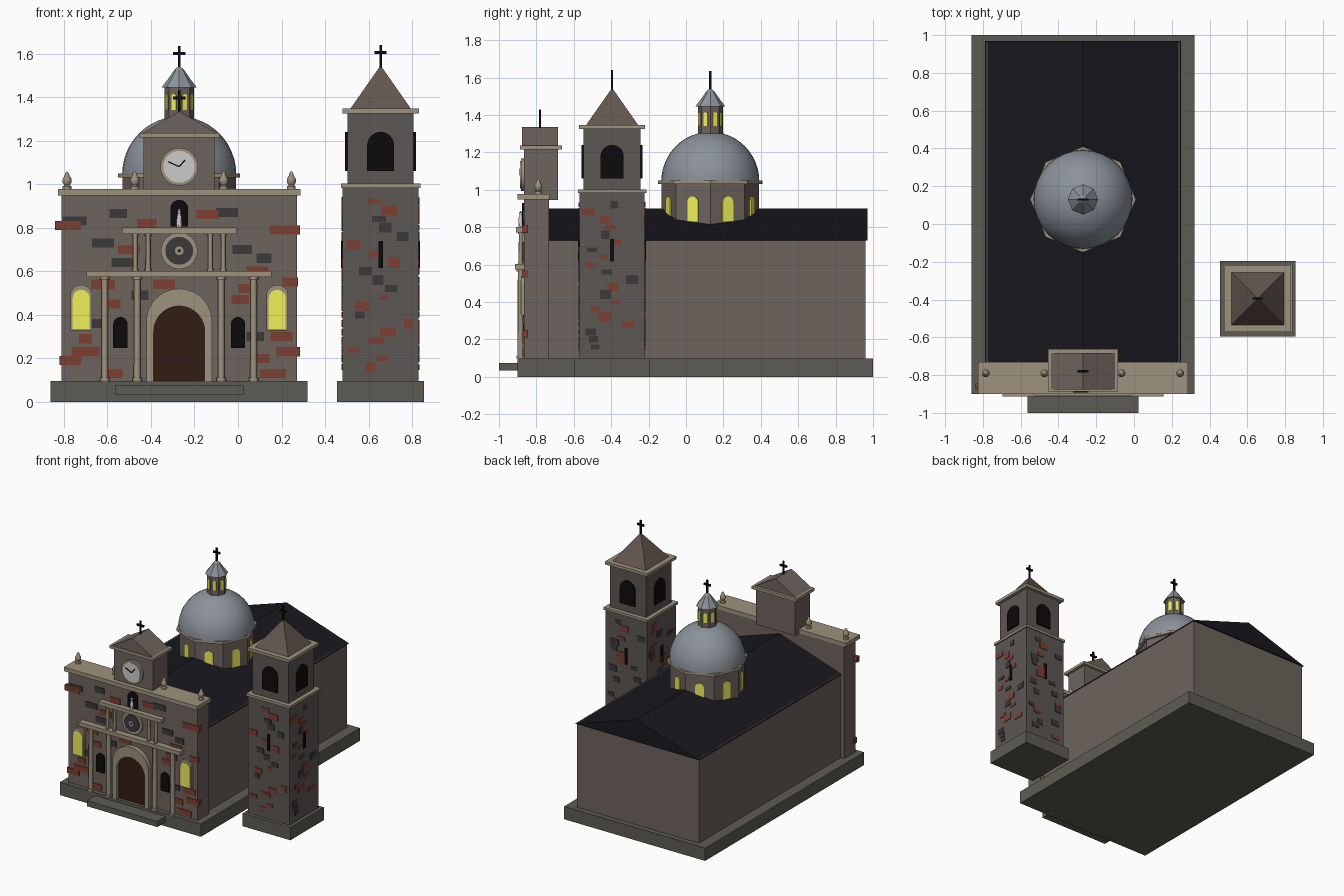
import bpy, bmesh, math, random
from mathutils import Matrix

if "Cube" in bpy.data.objects:
    bpy.data.objects.remove(bpy.data.objects["Cube"])

random.seed(7)
CX, DY = -0.27, 0.13          # church axis, dome centre
TX, TY = 0.655, -0.395        # tower centre


def mat(name, r, g, b):
    m = bpy.data.materials.new(name)
    m.diffuse_color = [min(1, 1.08 * c / 255) ** 2.2 for c in (r, g, b)] + [1]
    m.use_nodes = True
    m.node_tree.nodes["Principled BSDF"].inputs["Base Color"].default_value = m.diffuse_color
    return m


WALL, TOWER = mat("wall", 101, 92, 86), mat("tower_stone", 86, 81, 78)
BASE, TRIM = mat("base_stone", 86, 85, 78), mat("trim", 145, 134, 115)
ROOF, DOME = mat("dark_roof", 28, 27, 32), mat("dome_metal", 128, 134, 142)
TROOF, DOOR = mat("tower_roof", 92, 80, 74), mat("door_wood", 48, 32, 24)
BLACK, GLOW = mat("black", 18, 18, 20), mat("lit_glass", 222, 222, 85)
RED, DARK = mat("red_brick", 115, 60, 48), mat("dark_brick", 58, 55, 57)
WHITE = mat("clock_white", 195, 195, 195)


def finish(name, bm, m, M=None, smooth=False):
    bmesh.ops.remove_doubles(bm, verts=bm.verts, dist=1e-5)
    bmesh.ops.recalc_face_normals(bm, faces=bm.faces)
    me = bpy.data.meshes.new(name)
    bm.to_mesh(me)
    bm.free()
    if M is not None:
        me.transform(M)
    me.materials.append(m)
    o = bpy.data.objects.new(name, me)
    bpy.context.collection.objects.link(o)
    if smooth:
        bpy.context.view_layer.objects.active = o
        o.select_set(True)
        bpy.ops.object.shade_smooth_by_angle(angle=math.radians(35))
        o.select_set(False)
    return o


def boxes(name, items, m, M=None):
    """Each item: x0, x1, y0, y1, z0, z1 and optionally its own matrix."""
    bm = bmesh.new()
    for x0, x1, y0, y1, z0, z1, *extra in items:
        T = Matrix.Translation(((x0 + x1) / 2, (y0 + y1) / 2, (z0 + z1) / 2))
        T = T @ Matrix.Diagonal((x1 - x0, y1 - y0, z1 - z0, 1))
        bmesh.ops.create_cube(bm, size=1, matrix=extra[0] @ T if extra else T)
    return finish(name, bm, m, M)


def slab(name, cx, cy, hx, hy, z0, z1, m):
    return boxes(name, [(cx - hx, cx + hx, cy - hy, cy + hy, z0, z1)], m)


def prism(name, pts, y0, y1, m, M=None):
    bm = bmesh.new()
    a = [bm.verts.new((x, y0, z)) for x, z in pts]
    b = [bm.verts.new((x, y1, z)) for x, z in pts]
    bm.faces.new(a)
    bm.faces.new(b[::-1])
    for i in range(len(a)):
        j = (i + 1) % len(a)
        bm.faces.new((a[i], b[i], b[j], a[j]))
    return finish(name, bm, m, M)


def lathe(name, prof, x, y, m, n=12, rot=0, smooth=False, M=None):
    bm = bmesh.new()
    rings = [[bm.verts.new((r * math.cos(rot + math.tau * i / n), r * math.sin(rot + math.tau * i / n), z))
              for i in range(n)] for r, z in prof]
    for a, b in zip(rings, rings[1:]):
        for i in range(n):
            bm.faces.new((a[i], a[(i + 1) % n], b[(i + 1) % n], b[i]))
    for ring, (r, z) in ((rings[0], prof[0]), (rings[-1], prof[-1])):
        if r > 0:
            bm.faces.new(ring)
    return finish(name, bm, m, M or Matrix.Translation((x, y, 0)), smooth)


def arch(half, z0, top, x=0, n=12):
    c = top - half
    arc = [(x - half * math.cos(math.pi * i / n), c + half * math.sin(math.pi * i / n)) for i in range(n + 1)]
    return [(x - half, z0)] + arc + [(x + half, z0)]


def disc(name, x, z, r, y0, y1, m, n=32):
    M = Matrix.Translation((x, 0, z)) @ Matrix.Rotation(math.pi / 2, 4, 'X')
    return lathe(name, [(r, -y0), (r, -y1)], 0, 0, m, n, M=M)


def cross(name, x, y, z0, h=0.1):
    t = 0.006
    boxes(name, [(x - t, x + t, y - t, y + t, z0 - 0.02, z0 + h),
                 (x - 0.028, x + 0.028, y - t, y + t, z0 + h * 0.58, z0 + h * 0.72)], BLACK)


def facing(x, y, a):
    return Matrix.Translation((x, y, 0)) @ Matrix.Rotation(a, 4, 'Z')


# Plinth, step, nave and gabled roof
boxes("plinth", [(-0.86, 0.32, -0.9, 1.0, 0, 0.097)], BASE)
boxes("front_step", [(CX - 0.295, CX + 0.295, -1.0, -0.88, 0.033, 0.075)], BASE)
boxes("nave", [(CX - 0.51, CX + 0.51, -0.75, 0.96, 0.097, 0.735)], WALL)
prism("nave_roof", [(CX - 0.52, 0.73), (CX + 0.52, 0.73), (CX, 0.9)], -0.735, 0.97, ROOF)

# Facade wall, cornice and finials
boxes("facade", [(CX - 0.54, CX + 0.54, -0.867, -0.733, 0.097, 0.95)], WALL)
boxes("facade_cornice", [(CX - 0.557, CX + 0.557, -0.9, -0.73, 0.947, 0.977)], TRIM)
for i, d in enumerate((-0.515, -0.204, 0.204, 0.515)):
    lathe(f"finial_{i}", [(0.02, 0.975), (0.02, 0.99), (0.012, 0.995), (0.021, 1.008), (0.021, 1.022),
                          (0.011, 1.04), (0.008, 1.052), (0, 1.06)], CX + d, -0.79, TRIM, 12, smooth=True)

# Clock gable
slab("clock_block", CX, -0.775, 0.163, 0.091, 0.945, 1.22, WALL)
slab("clock_cornice", CX, -0.775, 0.185, 0.112, 1.215, 1.236, TRIM)
prism("clock_gable", [(CX - 0.17, 1.235), (CX + 0.17, 1.235), (CX, 1.335)], -0.877, -0.684, WALL)
disc("clock_rim", CX, 1.08, 0.087, -0.882, -0.86, TRIM)
disc("clock_face", CX, 1.08, 0.073, -0.887, -0.86, WHITE)
hands = []
for dx, dz, l in ((-11, 5, 0.056), (6, 7, 0.042)):
    R = Matrix.Translation((CX, 0, 1.08)) @ Matrix.Rotation(math.atan2(dx, dz), 4, 'Y')
    hands.append((-0.003, 0.003, -0.891, -0.885, 0, l, R))
boxes("clock_hands", hands, BLACK)
cross("clock_cross", CX, -0.78, 1.33)

# Portal: door, arch surround, niches and lit windows
prism("door", arch(0.12, 0.097, 0.443, CX), -0.875, -0.86, DOOR)
prism("door_arch", arch(0.151, 0.097, 0.52, CX, 20) + arch(0.117, 0.097, 0.44, CX, 20)[::-1], -0.9, -0.86, TRIM)
for s, side in ((-1, "left"), (1, "right")):
    prism(f"niche_{side}", arch(0.033, 0.248, 0.39, CX + s * 0.27), -0.879, -0.86, BLACK)
    prism(f"window_frame_{side}", arch(0.05, 0.327, 0.538, CX + s * 0.45), -0.882, -0.86, TRIM)
    prism(f"window_glass_{side}", arch(0.039, 0.335, 0.515, CX + s * 0.45), -0.886, -0.86, GLOW)
    # Columns of both storeys
    for tag, d, r, z0, z1 in (("lower_outer", 0.342, 0.016, 0.097, 0.577), ("lower_inner", 0.193, 0.016, 0.097, 0.577),
                              ("upper_outer", 0.202, 0.011, 0.6, 0.774), ("upper_inner", 0.143, 0.011, 0.6, 0.774)):
        k, e = r * 1.4, r * 0.9
        lathe(f"column_{tag}_{side}", [(k, z0), (k, z0 + e), (r, z0 + e), (r * 0.9, z1 - e), (k, z1 - e), (k, z1)],
              CX + s * d, -0.884, TRIM, 12, smooth=True)
boxes("lower_entablature", [(CX - 0.425, CX + 0.425, -0.914, -0.86, 0.573, 0.602)], TRIM)
boxes("upper_entablature", [(CX - 0.263, CX + 0.263, -0.908, -0.86, 0.772, 0.8)], TRIM)

# Rose window and statue niche
for name, r, y, m in (("rose_rim", 0.084, -0.882, TRIM), ("rose_glass", 0.064, -0.886, DARK),
                      ("rose_hub", 0.02, -0.892, TRIM), ("rose_eye", 0.007, -0.894, BLACK)):
    disc(name, CX, 0.694, r, y, -0.86, m)
prism("statue_niche", arch(0.041, 0.805, 0.928, CX), -0.876, -0.86, BLACK)
lathe("statue", [(0.013, 0.802), (0.011, 0.85), (0.006, 0.867), (0.009, 0.878), (0, 0.888)], CX, -0.884, WHITE, 10, smooth=True)

# Facade brick patches: centre x, centre z, width
red = [(-.78, .81, .12), (.215, .79, .14), (-.14, .86, .1), (-.42, .82, .09), (-.5, .7, .1), (.09, .6, .1),
       (.24, .55, .07), (.05, .52, .09), (-.62, .54, .11), (-.7, .23, .13), (-.77, .19, .1), (.23, .23, .11),
       (.16, .13, .12), (-.7, .29, .06), (-.34, .54, .1), (.01, .47, .08), (-.58, .13, .1), (.1, .2, .09),
       (-.58, .45, .08), (.2, .3, .1)]
dark = [(-.75, .83, .11), (-.05, .87, .1), (-.55, .865, .08), (-.62, .73, .1), (.02, .7, .09), (-.45, .49, .08),
        (-.53, .64, .1), (.08, .3, .08), (-.64, .36, .06), (.12, .66, .07)]
for name, rows, m in (("facade_red_bricks", red, RED), ("facade_dark_bricks", dark, DARK)):
    boxes(name, [(x - w / 2, x + w / 2, -0.873, -0.845, z - 0.021, z + 0.021) for x, z, w in rows], m)

# Drum, dome and lantern
lathe("drum", [(0.26, 0.75), (0.26, 1.035)], CX, DY, WALL, 8)
lathe("drum_cornice", [(0.28, 1.03), (0.28, 1.05)], CX, DY, TRIM, 8)
lathe("dome", [(0.262 * math.cos(i * math.pi / 24), 1.045 + 0.265 * math.sin(i * math.pi / 24)) for i in range(12)]
      + [(0, 1.31)], CX, DY, DOME, 32, smooth=True)
lathe("lantern", [(0.067, 1.28), (0.067, 1.45)], CX, DY, WALL, 8)
lathe("lantern_cap", [(0.08, 1.445), (0.05, 1.485), (0.022, 1.525), (0, 1.545)], CX, DY, DOME, 8)
cross("dome_cross", CX, DY, 1.535)
for i in range(8):
    M = facing(CX, DY, math.pi / 8 + i * math.pi / 4)
    prism(f"drum_window_{i}", arch(0.031, 0.83, 0.965), -0.247, -0.23, GLOW, M)
    prism(f"lantern_window_{i}", arch(0.012, 1.34, 1.415, n=8), -0.066, -0.055, GLOW, M)

# Bell tower
slab("tower_base", TX, TY, 0.2, 0.2, 0, 0.097, BASE)
slab("tower_shaft", TX, TY, 0.174, 0.174, 0.097, 0.985, TOWER)
slab("tower_band", TX, TY, 0.183, 0.183, 0.983, 1.002, TRIM)
slab("belfry", TX, TY, 0.152, 0.152, 1.0, 1.33, TOWER)
slab("tower_cornice", TX, TY, 0.176, 0.176, 1.325, 1.347, TRIM)
lathe("tower_roof", [(0.14 * math.sqrt(2), 1.345), (0, 1.545)], TX, TY, TROOF, 4, math.pi / 4)
cross("tower_cross", TX, TY, 1.54)
patches = {"red": [], "dark": []}
for i in range(4):
    M = facing(TX, TY, i * math.pi / 2)
    prism(f"belfry_opening_{i}", arch(0.062, 1.06, 1.24), -0.163, -0.14, BLACK, M)
    boxes(f"tower_slit_{i}", [(-0.01, 0.01, -0.182, -0.16, 0.616, 0.738)], BLACK, M)
    # Brick patches, one jittered row at a time
    for k in range(20):
        x, z = random.uniform(-0.135, 0.135), 0.16 + 0.04 * k
        w, h = random.uniform(0.02, 0.038), random.uniform(0.012, 0.025)
        key = "red" if random.random() < 0.58 else "dark"
        patches[key].append((x - w, x + w, -0.179, -0.165, z - h, z + h, M))
boxes("tower_red_bricks", patches["red"], RED)
boxes("tower_dark_bricks", patches["dark"], DARK)
